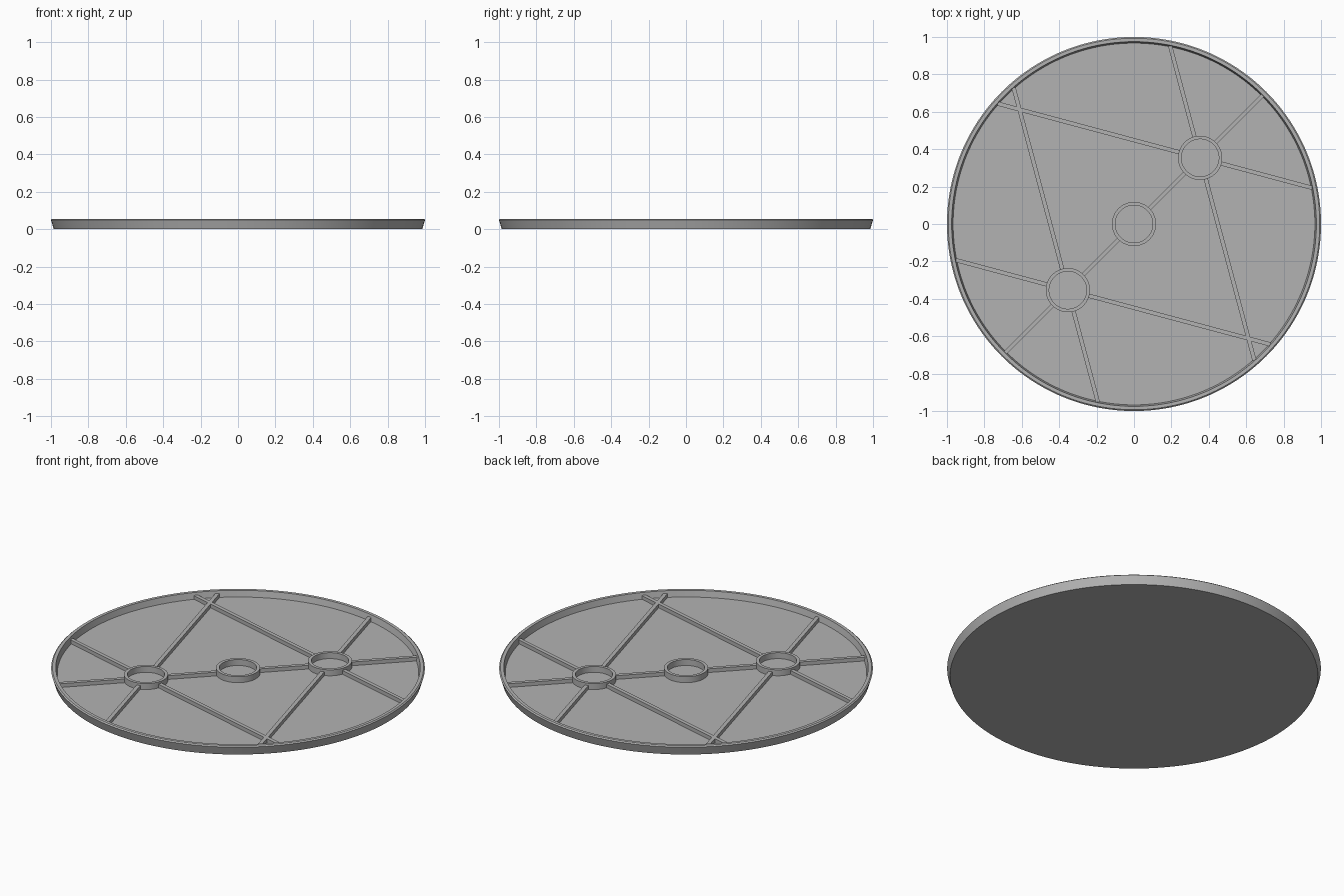
import bpy, bmesh, math
from mathutils import Vector, Matrix

cube = bpy.data.objects.get("Cube")
if cube:
    bpy.data.objects.remove(cube)

grey = bpy.data.materials.new("plain grey")
grey.use_nodes = True
colour = (0.45, 0.45, 0.45, 1)
grey.diffuse_color = colour
grey.node_tree.nodes["Principled BSDF"].inputs["Base Color"].default_value = colour

FLOOR, WALL = 0.02, 0.967
RING_TOP, RIB_TOP = 0.055, 0.042


def finish(name, bm, smooth=False):
    bmesh.ops.recalc_face_normals(bm, faces=bm.faces)
    mesh = bpy.data.meshes.new(name)
    bm.to_mesh(mesh)
    bm.free()
    mesh.materials.append(grey)
    obj = bpy.data.objects.new(name, mesh)
    bpy.context.collection.objects.link(obj)
    if smooth:
        bpy.ops.object.select_all(action="DESELECT")
        obj.select_set(True)
        bpy.context.view_layer.objects.active = obj
        bpy.ops.object.shade_smooth_by_angle(angle=math.radians(25))
    return obj


def lathe(name, profile, centre=(0, 0), steps=128, closed=False):
    bm = bmesh.new()
    verts = [bm.verts.new((r, 0, z)) for r, z in profile]
    edges = [bm.edges.new(pair) for pair in zip(verts, verts[1:])]
    if closed:
        edges.append(bm.edges.new((verts[-1], verts[0])))
    bmesh.ops.spin(bm, geom=verts + edges, cent=(0, 0, 0), axis=(0, 0, 1),
                   angle=math.tau, steps=steps)
    bmesh.ops.remove_doubles(bm, verts=bm.verts, dist=1e-5)
    bmesh.ops.translate(bm, verts=bm.verts, vec=(*centre, 0))
    return finish(name, bm, True)


def rib(name, start, end, width=0.022):
    span = end - start
    middle = (start + end) / 2
    height = RIB_TOP - FLOOR + 0.005
    bm = bmesh.new()
    bmesh.ops.create_cube(
        bm, size=1,
        matrix=Matrix.Translation((middle.x, middle.y, RIB_TOP - height / 2))
        @ Matrix.Rotation(math.atan2(span.y, span.x), 4, "Z")
        @ Matrix.Diagonal((span.length, width, height, 1)))
    return finish(name, bm)


def wall_point(origin, direction):
    # where a line from origin meets the inside of the rim
    along = origin.dot(direction)
    reach = math.sqrt(along ** 2 - origin.length_squared + (WALL + 0.005) ** 2)
    return origin + direction * (reach - along)


# shallow dish with a flared wall and a chamfered lip
lathe("dish", [(0, 0), (0.985, 0), (1, 0.05), (0.993, 0.056),
               (0.975, 0.056), (WALL, FLOOR), (0, FLOOR)], steps=192)

# three raised rings along the diagonal
diagonal = Vector((1, 1)).normalized()
ring_profile = [(0.1, FLOOR - 0.005), (0.118, FLOOR - 0.005),
                (0.118, RING_TOP), (0.1, RING_TOP)]
for name, offset in (("centre_ring", 0), ("back_ring", 0.5), ("front_ring", -0.5)):
    lathe(name, ring_profile, diagonal * offset, steps=64, closed=True)

# ribs, repeated by a half turn
for side, sign in (("back", 1), ("front", -1)):
    hub = diagonal * 0.5 * sign
    out = diagonal * sign
    rib(side + "_inner_rib", out * 0.11, hub - out * 0.11)
    for index, degrees in enumerate((0, 60, 120, 240, 300)):
        direction = Matrix.Rotation(math.radians(degrees), 2) @ out
        rib(f"{side}_rib_{index}", hub + direction * 0.11, wall_point(hub, direction))
